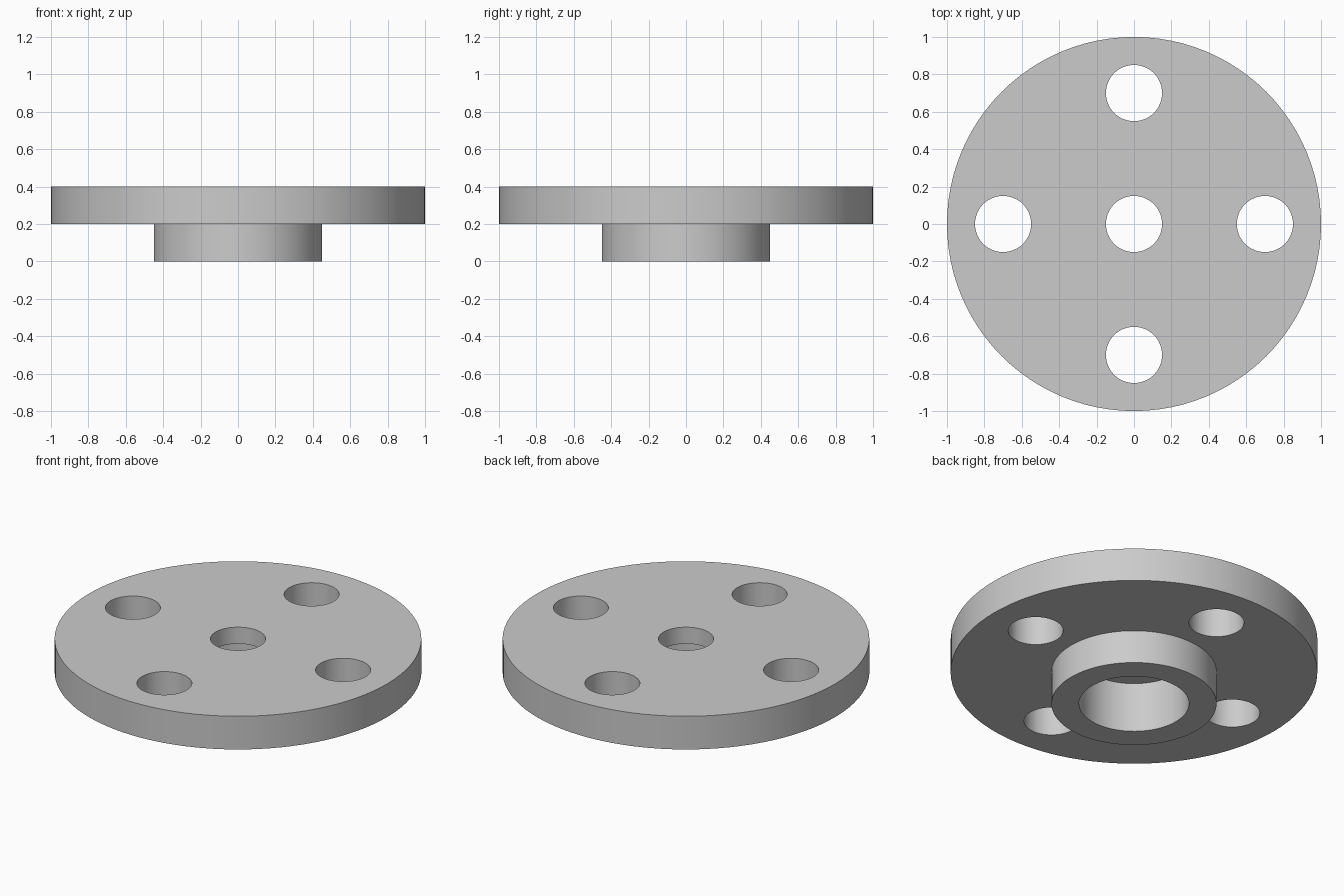
import bpy
import bmesh
import math
from mathutils import Matrix, Vector

cube = bpy.data.objects.get("Cube")
if cube:
    bpy.data.objects.remove(cube, do_unlink=True)

SEGMENTS = 96
BOLT_CIRCLE = 0.7
HOLE_RADIUS = 0.15

# Plain machined grey
grey = bpy.data.materials.new("machined_grey")
grey.use_nodes = True
colour = (0.6, 0.6, 0.6, 1)
grey.diffuse_color = colour
grey.node_tree.nodes["Principled BSDF"].inputs["Base Color"].default_value = colour


def add_object(name, bm):
    bmesh.ops.recalc_face_normals(bm, faces=bm.faces)
    mesh = bpy.data.meshes.new(name)
    bm.to_mesh(mesh)
    bm.free()
    mesh.materials.append(grey)
    obj = bpy.data.objects.new(name, mesh)
    bpy.context.collection.objects.link(obj)
    return obj


def lathe(name, profile):
    """Turn a closed (radius, height) profile around the z axis."""
    bm = bmesh.new()
    verts = [bm.verts.new((r, 0, z)) for r, z in profile]
    edges = [bm.edges.new((v, verts[i - 1])) for i, v in enumerate(verts)]
    bmesh.ops.spin(bm, geom=verts + edges, cent=(0, 0, 0), axis=(0, 0, 1),
                   angle=math.tau, steps=SEGMENTS, use_merge=True)
    bmesh.ops.remove_doubles(bm, verts=bm.verts, dist=0.0001)
    return add_object(name, bm)


# Disc with a hub below, a through bore and a wider counterbore from underneath
flange = lathe("hub_flange", [
    (HOLE_RADIUS, 0.4), (1.0, 0.4), (1.0, 0.2), (0.45, 0.2),
    (0.45, 0.0), (0.3, 0.0), (0.3, 0.3), (HOLE_RADIUS, 0.3),
])

# Four bolt holes on the main axes
bm = bmesh.new()
for i in range(4):
    centre = Matrix.Rotation(i * math.pi / 2, 4, 'Z') @ Vector((BOLT_CIRCLE, 0, 0.3))
    bmesh.ops.create_cone(bm, cap_ends=True, segments=64, radius1=HOLE_RADIUS,
                          radius2=HOLE_RADIUS, depth=0.4,
                          matrix=Matrix.Translation(centre))
cutter = add_object("bolt_hole_cutter", bm)
cutter.hide_render = True

cut = flange.modifiers.new("bolt_holes", 'BOOLEAN')
cut.operation = 'DIFFERENCE'
cut.solver = 'EXACT'
cut.object = cutter

bpy.ops.object.select_all(action='DESELECT')
flange.select_set(True)
bpy.context.view_layer.objects.active = flange
bpy.ops.object.modifier_apply(modifier=cut.name)
bpy.data.objects.remove(cutter, do_unlink=True)

# Smooth round walls, sharp rims
bpy.ops.object.shade_smooth_by_angle(angle=math.radians(30))
